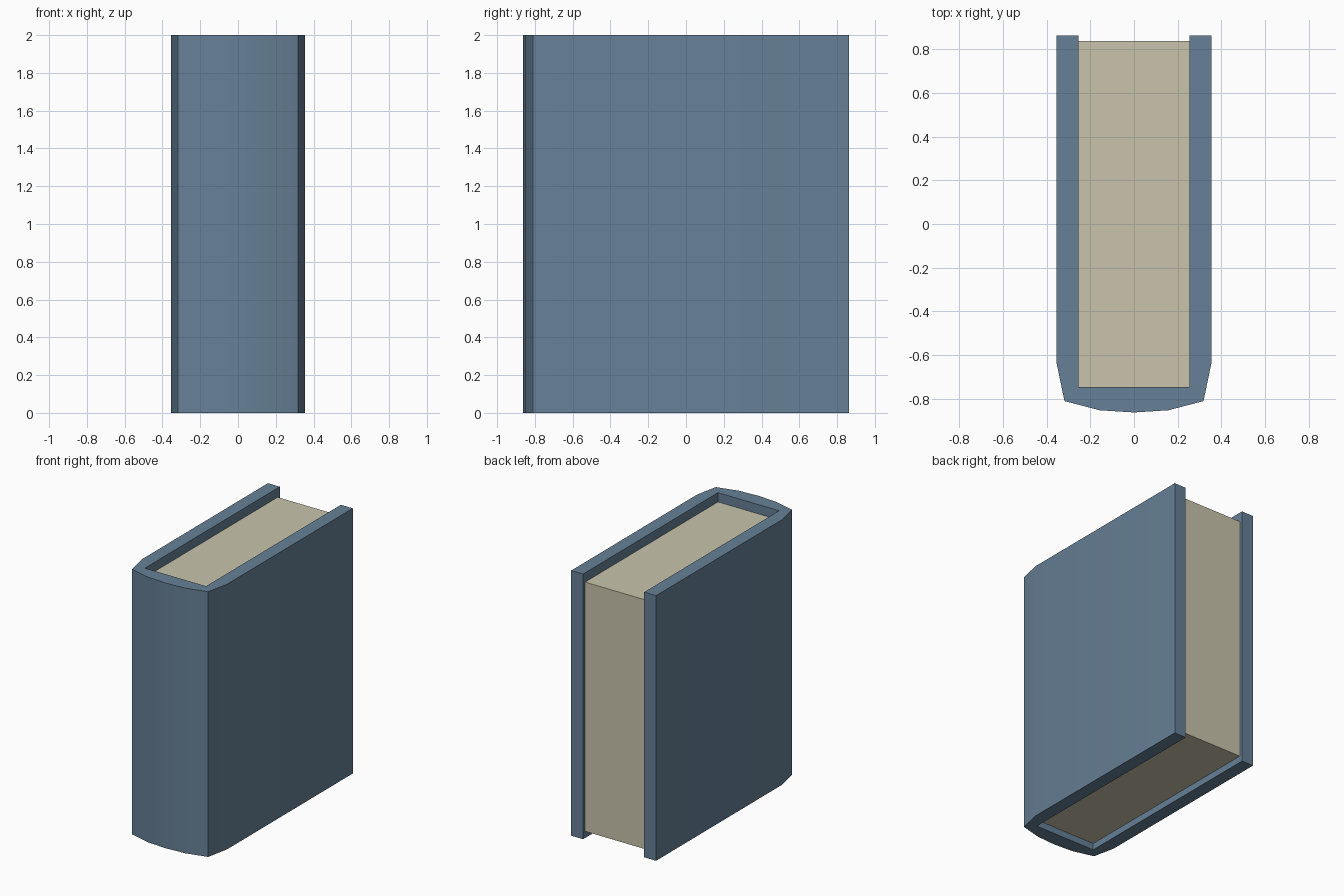
import bpy, bmesh, math

if "Cube" in bpy.data.objects:
    bpy.data.objects.remove(bpy.data.objects["Cube"])


def material(name, color):
    m = bpy.data.materials.new(name)
    m.diffuse_color = (*color, 1)
    m.use_nodes = True
    m.node_tree.nodes["Principled BSDF"].inputs["Base Color"].default_value = m.diffuse_color
    return m


def prism(name, outline, z0, z1, mat):
    """Extrude a counter-clockwise xy outline from z0 to z1."""
    bm = bmesh.new()
    base = bm.faces.new([bm.verts.new((x, y, z0)) for x, y in outline])
    top = bmesh.ops.extrude_face_region(bm, geom=[base], use_keep_orig=True)
    verts = [v for v in top["geom"] if isinstance(v, bmesh.types.BMVert)]
    bmesh.ops.translate(bm, verts=verts, vec=(0, 0, z1 - z0))
    bmesh.ops.recalc_face_normals(bm, faces=bm.faces)
    mesh = bpy.data.meshes.new(name)
    bm.to_mesh(mesh)
    bm.free()
    mesh.materials.append(mat)
    obj = bpy.data.objects.new(name, mesh)
    bpy.context.collection.objects.link(obj)
    return obj


blue = material("cover blue", (0.133, 0.216, 0.305))
cream = material("page cream", (0.584, 0.552, 0.413))

# Cover: two boards and rounded spine as one U-shaped section
half = [(0.157, -0.852), (0.318, -0.81), (0.354, -0.637),
        (0.354, 0.862), (0.255, 0.862), (0.255, -0.745)]
outline = [(0, -0.862)] + half + [(-x, y) for x, y in reversed(half)]
cover = prism("cover", outline, 0, 2, blue)
bpy.context.view_layer.objects.active = cover
cover.select_set(True)
bpy.ops.object.shade_smooth_by_angle(angle=math.radians(30))

# Page block, recessed at head, tail and fore edge
prism("pages", [(-0.255, -0.745), (0.255, -0.745), (0.255, 0.838), (-0.255, 0.838)],
      0.05, 1.93, cream)
